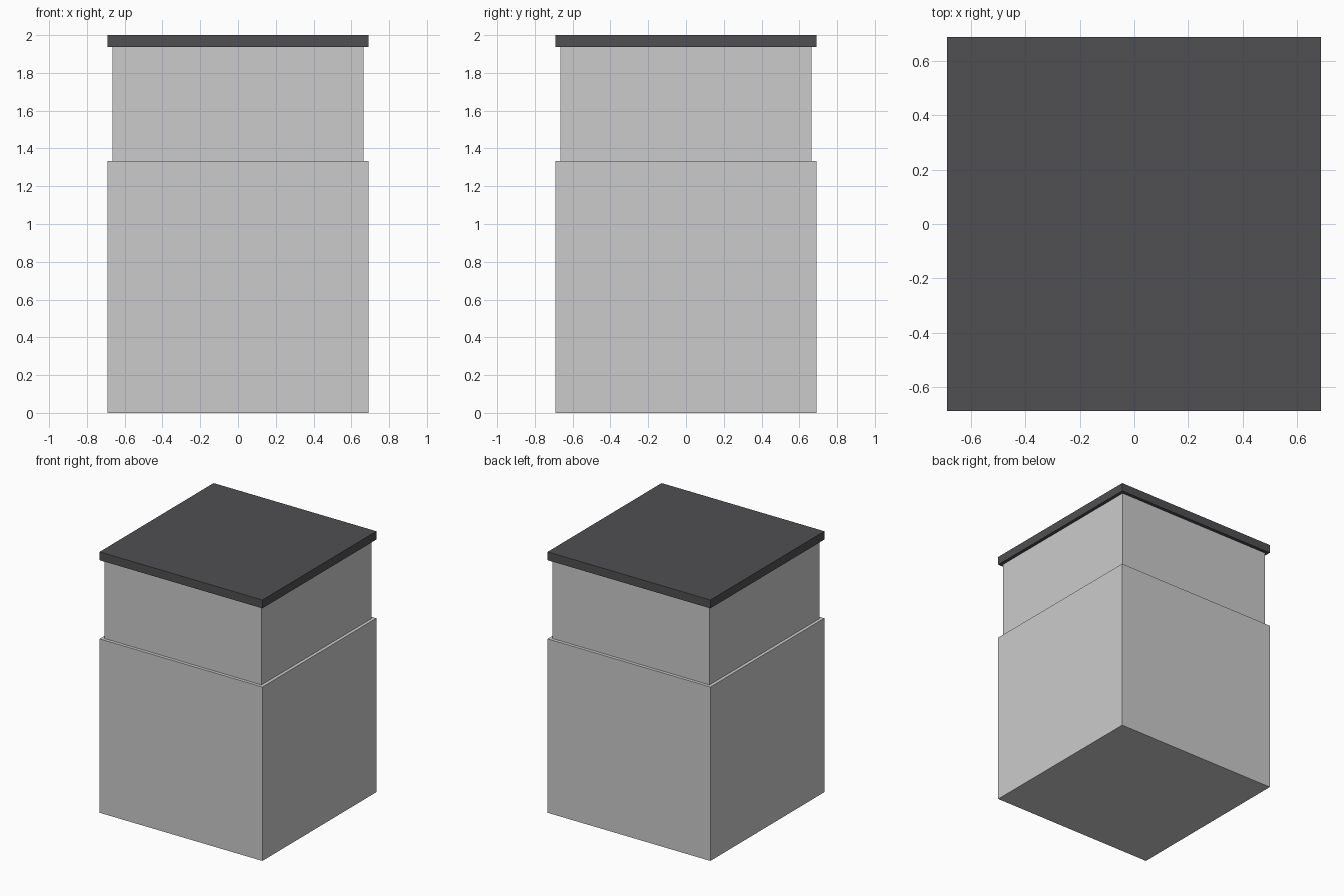
import bpy
import bmesh
from mathutils import Matrix

if "Cube" in bpy.data.objects:
    bpy.data.objects.remove(bpy.data.objects["Cube"])


def box(name, half, z0, z1, mat=None):
    """Square box, centred on the z axis, between two heights."""
    bm = bmesh.new()
    bmesh.ops.create_cube(bm, size=1.0, matrix=Matrix.Translation((0, 0, (z0 + z1) / 2))
                          @ Matrix.Diagonal((2 * half, 2 * half, z1 - z0, 1)))
    mesh = bpy.data.meshes.new(name)
    bm.to_mesh(mesh)
    bm.free()
    if mat:
        mesh.materials.append(mat)
    obj = bpy.data.objects.new(name, mesh)
    bpy.context.collection.objects.link(obj)
    return obj


dark = bpy.data.materials.new("dark_grey")
dark.diffuse_color = (0.08, 0.08, 0.085, 1)
dark.use_nodes = True
dark.node_tree.nodes["Principled BSDF"].inputs["Base Color"].default_value = dark.diffuse_color

# wide lower body, narrower upper body, overhanging dark lid
box("lower_body", 0.69, 0.0, 1.333)
box("upper_body", 0.665, 1.333, 1.936)
box("lid", 0.69, 1.936, 2.0, dark)
